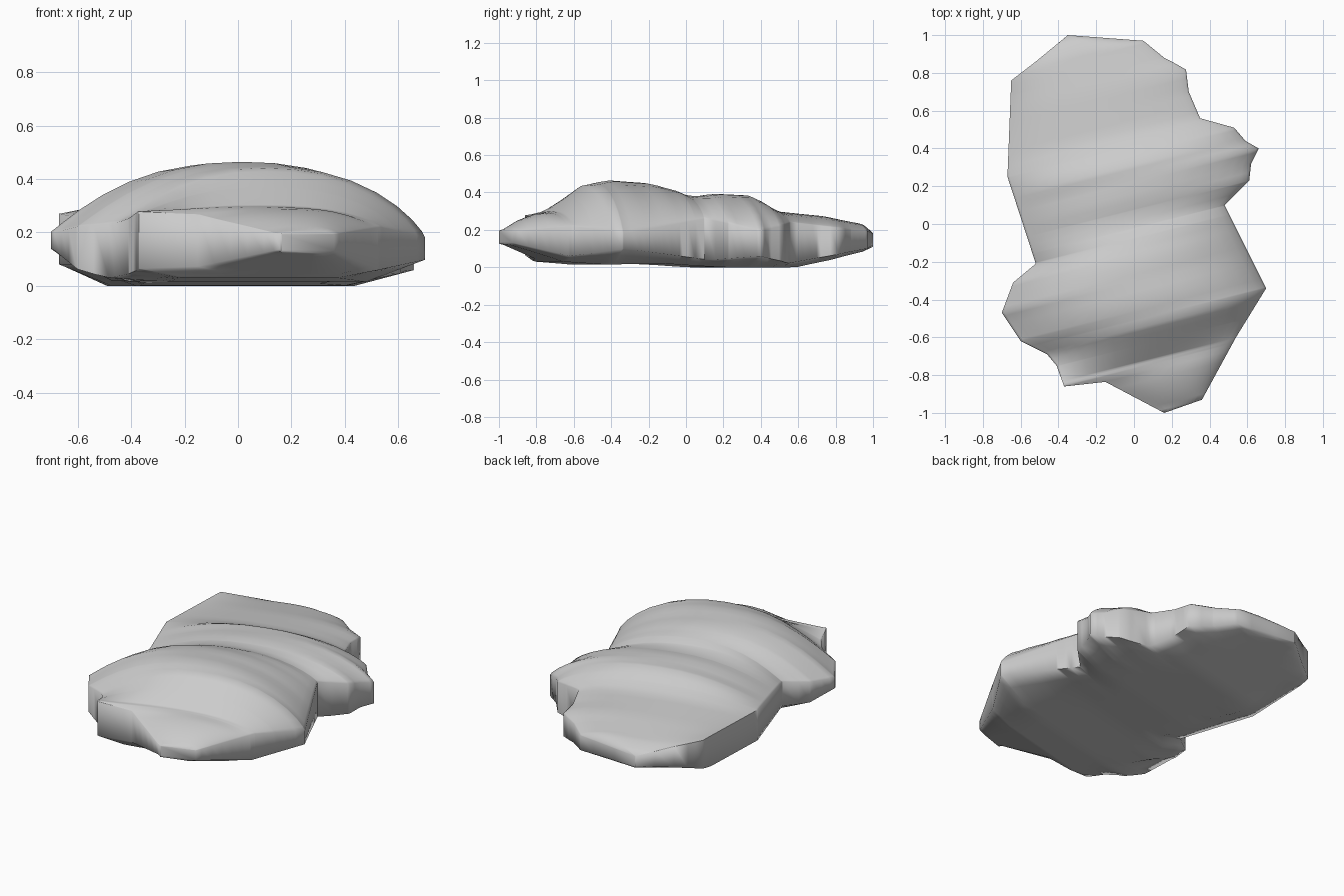
import bpy, bmesh, math

if "Cube" in bpy.data.objects:
    bpy.data.objects.remove(bpy.data.objects["Cube"])

# Plan outline of the boulder, seen from above
OUTLINE = [(-.35, 1), (.05, .97), (.16, .88), (.275, .82), (.29, .7), (.35, .56), (.53, .51),
           (.59, .44), (.66, .4), (.62, .32), (.61, .23), (.48, .1), (.70, -.34), (.54, -.6),
           (.36, -.93), (.16, -1), (-.2, -.81), (-.28, -.81), (-.37, -.86), (-.41, -.75),
           (-.46, -.69), (-.6, -.62), (-.7, -.47), (-.64, -.31), (-.52, -.21), (-.67, .25),
           (-.65, .76), (-.52, .86)]
SLANT = 0.25  # the ridges run diagonally across the plan

# Heights along the length: crest, underside, and the rims on the left and right
CREST = [(-1.05, .19), (-.95, .25), (-.85, .285), (-.74, .3), (-.56, .44), (-.42, .465),
         (-.2, .45), (-.07, .41), (-.01, .385), (.06, .38), (.14, .393), (.32, .385),
         (.42, .33), (.5, .3), (.75, .275), (1, .23), (1.09, .18)]
BASE = [(-1.05, .13), (-.75, .03), (-.55, .015), (-.2, .02), (.1, 0), (.55, 0), (1.09, .11)]
RIM_L = [(-1.05, .19), (-.85, .25), (-.76, .28), (-.6, .24), (-.32, .2), (0, .24),
         (.4, .27), (.92, .27), (1.09, .18)]
RIM_R = [(-1.05, .19), (-.74, .22), (-.5, .18), (-.02, .26), (.23, .19), (.47, .24),
         (.75, .21), (1.09, .18)]
LOW_L = [(-1.05, .14), (-.75, .06), (-.55, .03), (-.45, .07), (-.3, .14), (-.1, .08),
         (.85, .08), (1.09, .12)]
LOW_R = [(-1.05, .14), (-.75, .06), (-.5, .1), (0, .04), (.23, .06), (.45, .02),
         (.75, .07), (1.09, .12)]


def lerp(table, v):
    for (a, p), (b, q) in zip(table, table[1:]):
        if v <= b:
            return p + (q - p) * max(0, (v - a) / (b - a))
    return table[-1][1]


def span(v):
    """Leftmost and rightmost x of the outline on one slanted line."""
    xs = []
    for (x0, y0), (x1, y1) in zip(OUTLINE, OUTLINE[1:] + OUTLINE[:1]):
        a, b = y0 - SLANT * x0 - v, y1 - SLANT * x1 - v
        if a * b <= 0 and a != b:
            xs.append(x0 + (x1 - x0) * a / (a - b))
    return min(xs), max(xs)


def ring(v):
    """Closed cross-section: domed top, short side walls, flat underside."""
    xl, xr = span(v)
    crest, base = lerp(CREST, v), lerp(BASE, v)
    rl, rr = lerp(RIM_L, v), lerp(RIM_R, v)
    pts = []
    for i in range(17):
        u = -math.cos(math.pi * i / 16)
        rim = rl + (rr - rl) * (u + 1) / 2
        dome = (1 - abs(u) ** 2.3) ** (1.05 if u < 0 else .8)
        pts.append((u, rim + (crest - rim) * dome))
    for u in (1, .85, .65, .3, 0, -.3, -.65, -.85, -1):
        low = lerp(LOW_L if u < 0 else LOW_R, v)
        pts.append((u, base + (low - base) * max(0, (abs(u) - .65) / .35)))
    out = []
    for u, z in pts:
        x = xl + (xr - xl) * (u + 1) / 2
        out.append((x, v + SLANT * x, z))
    return out


# Boulder: loft the cross-sections from front to back
vs = [y - SLANT * x for x, y in OUTLINE]
v0, v1 = min(vs) + .0005, max(vs) - .0005
steps = sorted([v0 + (v1 - v0) * i / 44 for i in range(45)] +
               [v for v in vs if v0 < v < v1])
steps = [s for i, s in enumerate(steps) if i == 0 or s - steps[i - 1] > .004]

bm = bmesh.new()
rings = [[bm.verts.new(p) for p in ring(v)] for v in steps]
n = len(rings[0])
for a, b in zip(rings, rings[1:]):
    for i in range(n):
        j = (i + 1) % n
        bm.faces.new((a[i], a[j], b[j], b[i]))
bm.faces.new(rings[0])
bm.faces.new(rings[-1])
bmesh.ops.remove_doubles(bm, verts=bm.verts, dist=.002)
bmesh.ops.recalc_face_normals(bm, faces=bm.faces)
mesh = bpy.data.meshes.new("boulder")
bm.to_mesh(mesh)
bm.free()
boulder = bpy.data.objects.new("boulder", mesh)
bpy.context.collection.objects.link(boulder)

# Smooth shading, as on a weathered stone
bpy.context.view_layer.objects.active = boulder
boulder.select_set(True)
bpy.ops.object.shade_smooth_by_angle(angle=math.radians(80))
